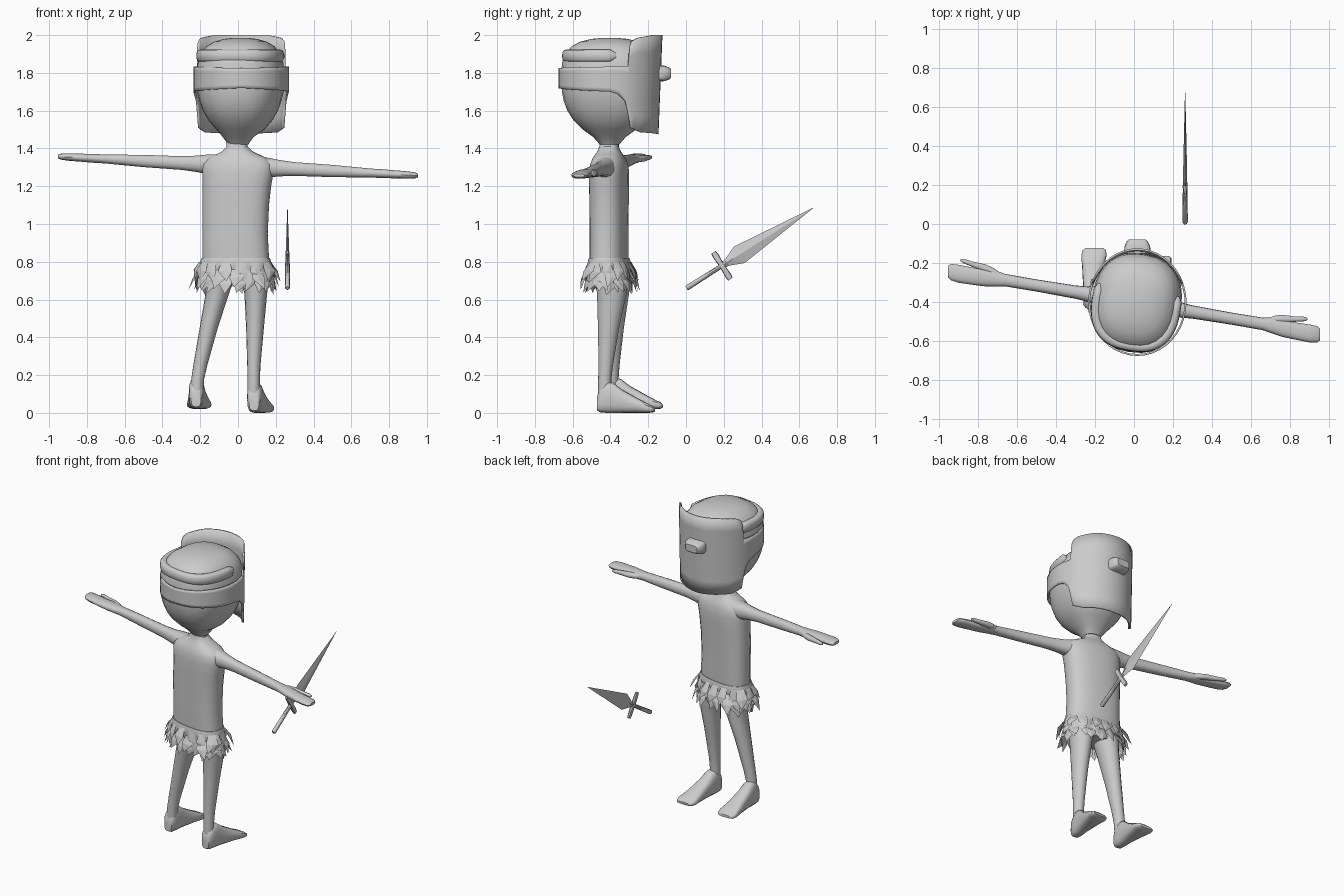
import bpy, bmesh, math, random
from mathutils import Vector, Matrix

if "Cube" in bpy.data.objects:
    bpy.data.objects.remove(bpy.data.objects["Cube"])

random.seed(4)
grey = bpy.data.materials.new("plain_grey")
grey.diffuse_color = (0.6, 0.6, 0.6, 1)
grey.use_nodes = True
grey.node_tree.nodes["Principled BSDF"].inputs["Base Color"].default_value = grey.diffuse_color
TURN = math.radians(-9.4)          # whole figure is turned a little
X, Y, Z = Vector((1, 0, 0)), Vector((0, 1, 0)), Vector((0, 0, 1))
TX = Vector((math.cos(TURN), math.sin(TURN), 0))
TY = Vector((-math.sin(TURN), math.cos(TURN), 0))


def finish(name, bm, smooth=40, fix=True):
    if fix:
        bmesh.ops.recalc_face_normals(bm, faces=bm.faces)
    me = bpy.data.meshes.new(name)
    bm.to_mesh(me)
    bm.free()
    me.materials.append(grey)
    ob = bpy.data.objects.new(name, me)
    bpy.context.collection.objects.link(ob)
    if smooth:
        bpy.ops.object.select_all(action='DESELECT')
        ob.select_set(True)
        bpy.context.view_layer.objects.active = ob
        bpy.ops.object.shade_smooth_by_angle(angle=math.radians(smooth))
    return ob


def sup(a, p):
    """Point on a unit superellipse."""
    c, s = math.cos(a), math.sin(a)
    return (math.copysign(abs(c) ** (2 / p), c), math.copysign(abs(s) ** (2 / p), s))


def loft(name, rings, n=20, p=2.0, smooth=40):
    """Skin a list of (centre, u, v) cross-sections and cap the ends."""
    bm = bmesh.new()
    rows = []
    for c, u, v in rings:
        pts = [sup(2 * math.pi * i / n, p) for i in range(n)]
        rows.append([bm.verts.new(Vector(c) + u * a + v * b) for a, b in pts])
    for r0, r1 in zip(rows, rows[1:]):
        for i in range(n):
            j = (i + 1) % n
            bm.faces.new((r0[i], r0[j], r1[j], r1[i]))
    bm.faces.new(rows[0])
    bm.faces.new(rows[-1])
    return finish(name, bm, smooth)


def interp(table, t):
    for (a, u), (b, v) in zip(table, table[1:]):
        if t <= b:
            return u + (v - u) * (t - a) / (b - a)
    return table[-1][1]


# torso with shoulders and neck: z, centre x, half width, half depth
torso = [(0.69, -.01, .15, .08), (0.74, -.01, .18, .095), (0.82, -.012, .178, .097),
         (0.95, -.015, .174, .097), (1.1, -.012, .178, .098), (1.2, -.006, .183, .1),
         (1.27, 0, .19, .1), (1.315, 0, .19, .094), (1.345, 0, .165, .083),
         (1.368, -.002, .115, .07), (1.385, -.003, .08, .06), (1.41, -.005, .056, .05),
         (1.46, -.004, .054, .05)]
loft("torso", [((cx, -.407, z), TX * a, TY * b) for z, cx, a, b in torso], 24, 2.5)

# head: z, half width, half depth
head = [(1.42, .052, .05), (1.46, .08, .085), (1.5, .125, .14), (1.55, .168, .19),
        (1.6, .195, .222), (1.65, .213, .24), (1.7, .224, .25), (1.78, .229, .254),
        (1.85, .223, .25), (1.9, .207, .235), (1.94, .178, .2), (1.965, .137, .155),
        (1.98, .085, .095), (1.986, .03, .03)]
HC = Vector((.013, -.405, 0))
loft("head", [(HC + Vector((-.012 if z < 1.47 else 0, 0, z)), TX * a, TY * b)
              for z, a, b in head], 28, 2.4)

# rolled band round the back of the crown
roll = []
for i in range(33):
    t = math.radians(12 - 204 * i / 32)
    a, b = sup(t, 2.6)
    k = 1 if 1 <= i <= 31 else .45
    radial = (TX * math.cos(t) + TY * math.sin(t))
    roll.append((HC + TX * a * .203 + TY * b * .222 + Z * 1.89, radial * .026 * k, Z * .034 * k))
loft("crown_roll", roll, 12, 2.6)

# mask and strap: one wrapped sheet whose height depends on the angle
low = [(-90, 1.72), (0, 1.7), (10, 1.685), (18, 1.65), (22, 1.58), (25, 1.51), (40, 1.485), (90, 1.475)]
high = [(-90, 1.825), (21, 1.835), (22.5, 1.94), (25, 1.968), (32, 1.985), (55, 2.0), (90, 2.0)]
half = list(range(-90, 1, 9)) + [5, 10, 14, 18, 20, 21, 22.5, 25, 28, 32, 40, 48, 56, 65, 74, 82]
angles = half + [90] + [180 - a for a in reversed(half[1:])]
bm = bmesh.new()
cols = []
for a in angles:
    e = a if a <= 90 else 180 - a
    t = math.radians(a)
    z0, z1 = interp(low, e), interp(high, e)
    ry = .267 if e > 0 else .274
    col = []
    for k in range(7):
        z = z0 + (z1 - z0) * k / 6
        lean = (z - 1.74) * .04 * max(0, math.sin(t))
        col.append(bm.verts.new((.017 + .252 * math.cos(t), -.402 + ry * math.sin(t) + lean, z)))
    cols.append(col)
for i in range(len(cols)):
    c0, c1 = cols[i], cols[(i + 1) % len(cols)]
    for k in range(6):
        bm.faces.new((c0[k], c1[k], c1[k + 1], c0[k + 1]))
mask = finish("mask_and_strap", bm, 40, fix=False)
sol = mask.modifiers.new("thickness", 'SOLIDIFY')
sol.thickness, sol.offset = .01, -1

# nose block on the mask
loft("mask_nose", [((.017, y, 1.797), X * a, Z * b) for y, a, b in
                   [(-.15, .068, .043), (-.115, .066, .041), (-.09, .054, .032), (-.079, .044, .024)]],
     16, 4, 35)

# arms, hands and thumbs: distance out, y offset, half depth, half height
arm = [(.11, 0, .065, .058), (.17, 0, .052, .052), (.22, 0, .041, .044), (.3, 0, .034, .037),
       (.5, 0, .031, .033), (.66, 0, .032, .026), (.71, 0, .041, .024), (.76, -.004, .045, .024),
       (.82, -.008, .044, .022), (.9, -.008, .046, .02), (.938, -.006, .042, .016), (.953, -.004, .03, .009)]
thumb = [(.68, .012, .018, .016), (.72, .03, .022, .017), (.76, .043, .021, .017),
         (.82, .052, .014, .014), (.87, .061, .012, .011), (.888, .064, .006, .006)]
for side, s in (("right", 1), ("left", -1)):
    for part, table in (("arm", arm), ("thumb", thumb)):
        loft(f"{side}_{part}", [((s * d, -.40 - .17 * s * d + dy, 1.307 - .053 * s * d),
                                 Y * ry, Z * rz) for d, dy, ry, rz in table], 14, 2.3)

# legs: x, y, z, half width, half depth
legs = {
    "right": [(.08, -.4, .78, .085, .085), (.09, -.395, .7, .072, .085), (.094, -.393, .63, .06, .078),
              (.09, -.41, .45, .047, .056), (.084, -.425, .25, .035, .038), (.083, -.43, .18, .033, .035),
              (.083, -.43, .08, .033, .035)],
    "left": [(-.09, -.4, .78, .085, .085), (-.1, -.385, .7, .075, .085), (-.11, -.38, .63, .062, .078),
             (-.155, -.385, .45, .048, .056), (-.2, -.39, .25, .037, .038), (-.213, -.392, .18, .034, .035),
             (-.22, -.392, .09, .034, .035)]}
# feet: y, sideways drift, half width, bottom, top
foot = [(-.47, 0, .026, .012, .09), (-.455, 0, .036, .003, .13), (-.42, .003, .04, 0, .165),
        (-.385, .008, .042, 0, .16), (-.34, .016, .046, 0, .125), (-.26, .03, .056, 0, .08),
        (-.2, .042, .065, 0, .048), (-.175, .046, .06, .002, .036), (-.163, .048, .045, .008, .024)]
for side, rings in legs.items():
    loft(f"{side}_leg", [((x, y, z), X * a, Y * b) for x, y, z, a, b in rings], 16)
    x0, drift, dy, dz = (.085, 1, 0, 0) if side == "right" else (-.222, .4, .04, .02)
    loft(f"{side}_foot", [((x0 + d * drift, y + dy, (lo + hi) / 2 + dz), X * w, Z * (hi - lo) / 2)
                          for y, d, w, lo, hi in foot], 16, 2.8)

# waistband
loft("waistband", [((-.012, -.407, z), TX * a, TY * b) for z, a, b in
                   [(.735, .186, .1), (.745, .193, .107), (.805, .188, .106), (.82, .183, .101)]], 24, 2.5)

# leaf skirt: rows of bent leaves
bm = bmesh.new()
for z0, count, length, grow in ((.80, 17, .115, .003), (.765, 19, .12, 0), (.735, 17, .11, -.006)):
    for i in range(count):
        t = 2 * math.pi * (i + random.uniform(.2, .8)) / count
        a, b = sup(t, 2.4)
        base = Vector((-.012, -.405, z0)) + TX * a * (.188 + grow) + TY * b * (.104 + grow)
        out = (TX * math.cos(t) * .7 + TY * math.sin(t)).normalized()
        across = out.cross(Z)
        flare = random.uniform(.1, .75)
        down = (out * flare - Z).normalized()
        tip = (out * flare * .8 - Z + across * random.uniform(-.35, .35)).normalized()
        size = length * random.uniform(.85, 1.1)
        w = random.uniform(.03, .04)
        v = [base - across * w * .6, base + across * w * .6,
             base + down * size * .5 + across * w, base + tip * size, base + down * size * .5 - across * w]
        m = bm.verts.new(base + down * size * .5 + out * .006)
        v = [bm.verts.new(q) for q in v]
        for j in range(5):
            bm.faces.new((v[j], v[(j + 1) % 5], m))
finish("leaf_skirt", bm, 0, fix=False)

# sword, laid along its own axis and leaning in the y-z plane
D = Vector((0, .67, .425)).normalized()
W = X.cross(D)
ORIGIN = Vector((.262, .003, .66))


def on_sword(s, w=0.0):
    return ORIGIN + D * s + W * w


loft("sword_handle", [(on_sword(s), X * r, W * r) for s, r in
                      [(0, .01), (.006, .014), (.2, .012), (.25, .011)]], 8)
loft("sword_guard", [(on_sword(.222, w), X * r, D * h) for w, r, h in
                     [(-.084, .007, .014), (-.06, .009, .017), (0, .013, .013),
                      (.06, .009, .017), (.084, .007, .014)]], 8, 3, 30)
loft("sword_blade", [(on_sword(s), W * w, X * r) for s, w, r in
                     [(.235, .018, .009), (.255, .02, .01), (.33, .052, .01), (.793, .001, .001)]], 4, 2, 20)
